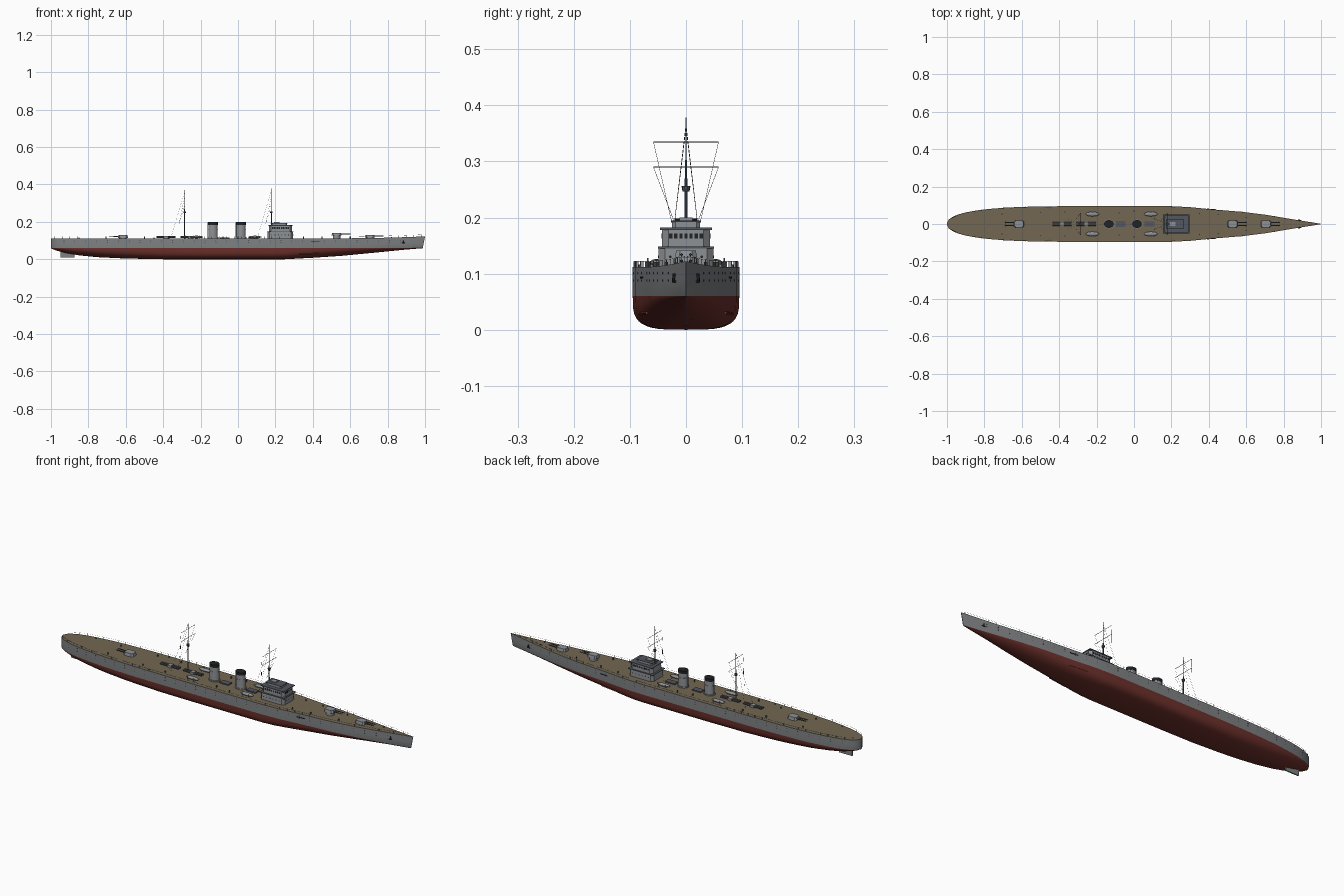
import bpy, bmesh, math
from mathutils import Vector, Matrix

if "Cube" in bpy.data.objects:
    bpy.data.objects.remove(bpy.data.objects["Cube"])


def mat(name, r, g, b):
    m = bpy.data.materials.new(name)
    m.diffuse_color = (r, g, b, 1)
    m.use_nodes = True
    m.node_tree.nodes["Principled BSDF"].inputs["Base Color"].default_value = m.diffuse_color
    return m


HULL = mat("hull_grey", 0.21, 0.22, 0.225)
RED = mat("bottom_red", 0.15, 0.03, 0.024)
DECK = mat("deck_tan", 0.17, 0.135, 0.085)
GREY = mat("upper_grey", 0.27, 0.285, 0.3)
ROOF = mat("roof_grey", 0.085, 0.095, 0.115)
DARK = mat("black", 0.015, 0.016, 0.018)


def lerp(table, x):
    for (a, u), (b, v) in zip(table, table[1:]):
        if x <= b:
            return u + (v - u) * max(0, x - a) / (b - a)
    return table[-1][1]


BEAM = [(-1, .006), (-.99, .024), (-.97, .038), (-.94, .051), (-.9, .062), (-.85, .071), (-.78, .080),
        (-.68, .088), (-.55, .093), (-.4, .095), (.2, .095), (.3, .090), (.42, .078), (.58, .065),
        (.7, .050), (.85, .025), (1, .001)]
KEEL = [(-1, .058), (-.97, .046), (-.92, .033), (-.85, .021), (-.75, .011), (-.6, .004), (-.4, 0),
        (.25, 0), (.4, .008), (.55, .018), (.75, .037), (.9, .052), (1, .059)]
SHEER = [(-1, .112), (.6, .112), (.8, .115), (1, .122)]
FULL = [(-1, 1.8), (-.6, 2.8), (-.3, 3.6), (.2, 3.6), (.5, 2.2), (.8, 1.5), (1, 1.3)]
beam = lambda x: lerp(BEAM, x)
deck = lambda x: lerp(SHEER, x)
WL = .06


def finish(bm, name, mats, angle=35):
    bmesh.ops.recalc_face_normals(bm, faces=bm.faces)
    me = bpy.data.meshes.new(name)
    bm.to_mesh(me)
    bm.free()
    for m in mats:
        me.materials.append(m)
    me.shade_smooth()
    me.set_sharp_from_angle(angle=math.radians(angle))
    ob = bpy.data.objects.new(name, me)
    bpy.context.collection.objects.link(ob)
    return ob


def paint(bm, vs, idx):
    for f in {f for v in vs for f in v.link_faces}:
        f.material_index = idx


def box(bm, x0, x1, y0, y1, z0, z1, idx=0, taper=1.0):
    vs = bmesh.ops.create_cube(bm, size=1)["verts"]
    for v in vs:
        k = taper if v.co.z > 0 else 1
        v.co = ((x0 + x1) / 2 + v.co.x * (x1 - x0) * k, (y0 + y1) / 2 + v.co.y * (y1 - y0) * k,
                z1 if v.co.z > 0 else z0)
    paint(bm, vs, idx)
    return vs


def rod(bm, a, b, r, r2=None, n=6, idx=0, squash=1):
    a, b = Vector(a), Vector(b)
    d = b - a
    m = Matrix.Translation((a + b) / 2) @ d.to_track_quat('Z', 'Y').to_matrix().to_4x4() @ Matrix.Diagonal((1, squash, 1, 1))
    vs = bmesh.ops.create_cone(bm, cap_ends=True, segments=n, radius1=r, radius2=r if r2 is None else r2,
                               depth=d.length, matrix=m)["verts"]
    paint(bm, vs, idx)


def chamfer(bm, vs, w):
    es = {e for v in vs for e in v.link_edges if abs(e.verts[0].co.z - e.verts[1].co.z) > .005}
    bmesh.ops.bevel(bm, geom=list(es), offset=w, segments=1, affect='EDGES')


# hull: lofted sections, red below the waterline, deck on top
bm = bmesh.new()
xs = sorted({x for x, _ in BEAM} | {x for x, _ in KEEL} | {-.2, 0, .1, .65, .95})
rows = []
for x in xs:
    b, k, n = beam(x), lerp(KEEL, x), lerp(FULL, x)
    half = []
    for i in range(11):
        t = math.pi / 2 * i / 10
        half.append((b * math.sin(t) ** (2 / n), k + (WL - k) * (1 - max(0, math.cos(t)) ** (2 / n))))
    half += [(b, (WL + deck(x)) / 2), (b, deck(x))]
    pts = [(-y, z) for y, z in half[:0:-1]] + half
    rake = max(0, (x - .9) / .1)
    rows.append([bm.verts.new((x - rake * .2 * (deck(x) - z), y, z)) for y, z in pts])
for a, b in zip(rows, rows[1:]):
    for i in range(len(a)):
        j = (i + 1) % len(a)
        f = bm.faces.new((a[i], b[i], b[j], a[j]))
        z = f.calc_center_median().z
        f.material_index = 2 if j == 0 else (1 if z < WL else 0)
bm.faces.new(rows[0])
bm.faces.new(rows[-1])
finish(bm, "hull", [HULL, RED, DECK], 40)

# rudder and bilge fins
bm = bmesh.new()
box(bm, -.95, -.875, -.003, .003, .010, .045)
finish(bm, "rudder", [HULL])
bm = bmesh.new()
for s in (-1, 1):
    rod(bm, (.33, s * .082, .028), (.43, s * .070, .030), .003, n=4)
finish(bm, "bilge_fins", [RED])

# portholes, anchors and side booms on the hull
bm = bmesh.new()
for s in (-1, 1):
    for i in range(32):
        x = -.93 + i * .058
        for z in (.088, .101):
            y = s * beam(x)
            rod(bm, (x, y - s * .003, z), (x, y + s * .0006, z), .0019, n=8)
    rod(bm, (.39, s * .0805, .093), (.435, s * .0775, .093), .002)
    rod(bm, (.885, s * .021, .1), (.885, s * .022, .084), .003)
    rod(bm, (.877, s * .022, .086), (.893, s * .0195, .086), .0025)
finish(bm, "portholes_and_anchors", [DARK])

# deck edge railing
bm = bmesh.new()
for s in (-1, 1):
    last = None
    for i in range(50):
        x = -.98 + i * .04
        p = Vector((x, s * max(0, beam(x) - .002), deck(x)))
        top = p + Vector((0, 0, .010))
        rod(bm, p, top, .0006, n=4)
        if last:
            rod(bm, last, top, .0003, n=3)
        last = top
finish(bm, "railing", [HULL])

# bridge: two tiers, roofs, window plates and a top house
bm = bmesh.new()
chamfer(bm, box(bm, .157, .295, -.049, .049, .110, .145, 0), .012)
chamfer(bm, box(bm, .155, .297, -.050, .050, .145, .148, 1), .012)
chamfer(bm, box(bm, .165, .289, -.043, .043, .148, .178, 0), .012)
chamfer(bm, box(bm, .162, .292, -.046, .046, .178, .182, 1), .012)
chamfer(bm, box(bm, .178, .262, -.025, .025, .182, .192, 0), .006)
chamfer(bm, box(bm, .175, .265, -.027, .027, .192, .195, 1), .006)
box(bm, .192, .222, -.012, .012, .195, .200, 0)
for i in range(7):
    y = -.027 + i * .009
    box(bm, .287, .2896, y - .003, y + .003, .163, .172, 2)
for s in (-1, 1):
    for i in range(8):
        x = .185 + i * .012
        box(bm, x - .004, x + .004, s * .042, s * .0436, .163, .172, 2)
    for i in range(6):
        x = .18 + i * .018
        rod(bm, (x, s * .047, .130), (x, s * .0496, .130), .0025, n=8, idx=2)
    for y in (.012, .028):
        rod(bm, (.293, s * y, .130), (.2956, s * y, .130), .0025, n=8, idx=2)
finish(bm, "bridge", [GREY, ROOF, DARK], 30)

# funnels with dark caps
for name, x in (("aft_funnel", -.134), ("fore_funnel", .016)):
    bm = bmesh.new()
    rod(bm, (x, 0, .108), (x, 0, .118), .029, n=24, squash=.8)
    rod(bm, (x, 0, .118), (x, 0, .184), .025, .024, n=24, squash=.8)
    rod(bm, (x, 0, .184), (x, 0, .198), .026, n=24, idx=1, squash=.8)
    rod(bm, (x, 0, .160), (x, 0, .162), .026, n=24, squash=.8)
    rod(bm, (x - .027, 0, .112), (x - .027, 0, .196), .002)
    finish(bm, name, [GREY, DARK])


# gun turrets
def turret(name, x, z, d):
    bm = bmesh.new()
    rod(bm, (x, 0, .108), (x, 0, z), .020, n=20)
    vs = box(bm, x - .027, x + .027, -.020, .020, z, z + .015, 0, .88)
    chamfer(bm, vs, .007)
    for s in (-1, 1):
        rod(bm, (x + d * .02, s * .008, z + .008), (x + d * .074, s * .008, z + .009), .0028, .0018, 8, 1)
    finish(bm, name, [GREY, ROOF], 30)


turret("bow_turret", .705, .115, 1)
turret("raised_fore_turret", .527, .126, 1)
turret("aft_turret", -.615, .114, -1)

# boats on cradles
for i, (x, s) in enumerate([(-.222, 1), (-.222, -1), (.09, 1), (.09, -1)]):
    bm = bmesh.new()
    m = Matrix.Translation((x, s * .053, .119)) @ Matrix.Diagonal((.036, .012, .007, 1))
    bmesh.ops.create_uvsphere(bm, u_segments=16, v_segments=8, radius=1, matrix=m)
    for dx in (-.018, .018):
        box(bm, x + dx - .002, x + dx + .002, s * .053 - .009, s * .053 + .009, .110, .116)
        rod(bm, (x + dx, s * .068, .11), (x + dx, s * .068, .128), .0012)
    finish(bm, "boat_%d" % (i + 1), [GREY])

# torpedo tube mounts on the centreline
bm = bmesh.new()
for x in (-.385, -.255):
    rod(bm, (x, 0, .110), (x, 0, .115), .012, n=16)
    for y in (-.006, .006):
        rod(bm, (x - .052, y, .119), (x + .052, y, .119), .0045, n=10, idx=1)
    box(bm, x - .010, x + .010, -.012, .012, .114, .124)
finish(bm, "torpedo_tubes", [GREY, ROOF])

# small deck fittings: vents, bollards and light gun posts
bm = bmesh.new()
for s in (-1, 1):
    for x, y in ((-.705, .053), (-.5, .06), (-.37, .065), (-.08, .06), (0, .07), (.35, .055), (.45, .05), (.6, .035)):
        rod(bm, (x, s * y, .110), (x, s * y, .121), .003, n=8)
    for x in (-.85, -.45, .82):
        y = s * max(.008, beam(x) - .012)
        rod(bm, (x, y, .110), (x, y, deck(x) + .004), .003, n=8)
box(bm, -.095, -.045, -.015, .015, .110, .117)
box(bm, .055, .11, -.014, .014, .110, .118)
finish(bm, "deck_fittings", [ROOF])


# masts with yards, lookout and rigging
def mast(name, x, top):
    bm = bmesh.new()
    rod(bm, (x, 0, .110), (x, 0, .270), .0032, .0025, 10)
    rod(bm, (x, 0, .265), (x, 0, top), .0016, .0008, 8)
    rod(bm, (x, 0, .246), (x, 0, .256), .006, .008, 10)
    for z in (.290, .335):
        rod(bm, (x, -.058, z), (x, .058, z), .0009)
    for s in (-1, 1):
        rod(bm, (x, 0, top - .01), (x - .075, s * .03, .112), .0004, n=3)
        rod(bm, (x, s * .058, .335), (x - .03, s * .025, .19), .0004, n=3)
        rod(bm, (x, s * .058, .290), (x - .03, s * .02, .19), .0004, n=3)
    finish(bm, name, [ROOF])


mast("aft_mast", -.285, .370)
mast("fore_mast", .178, .378)
